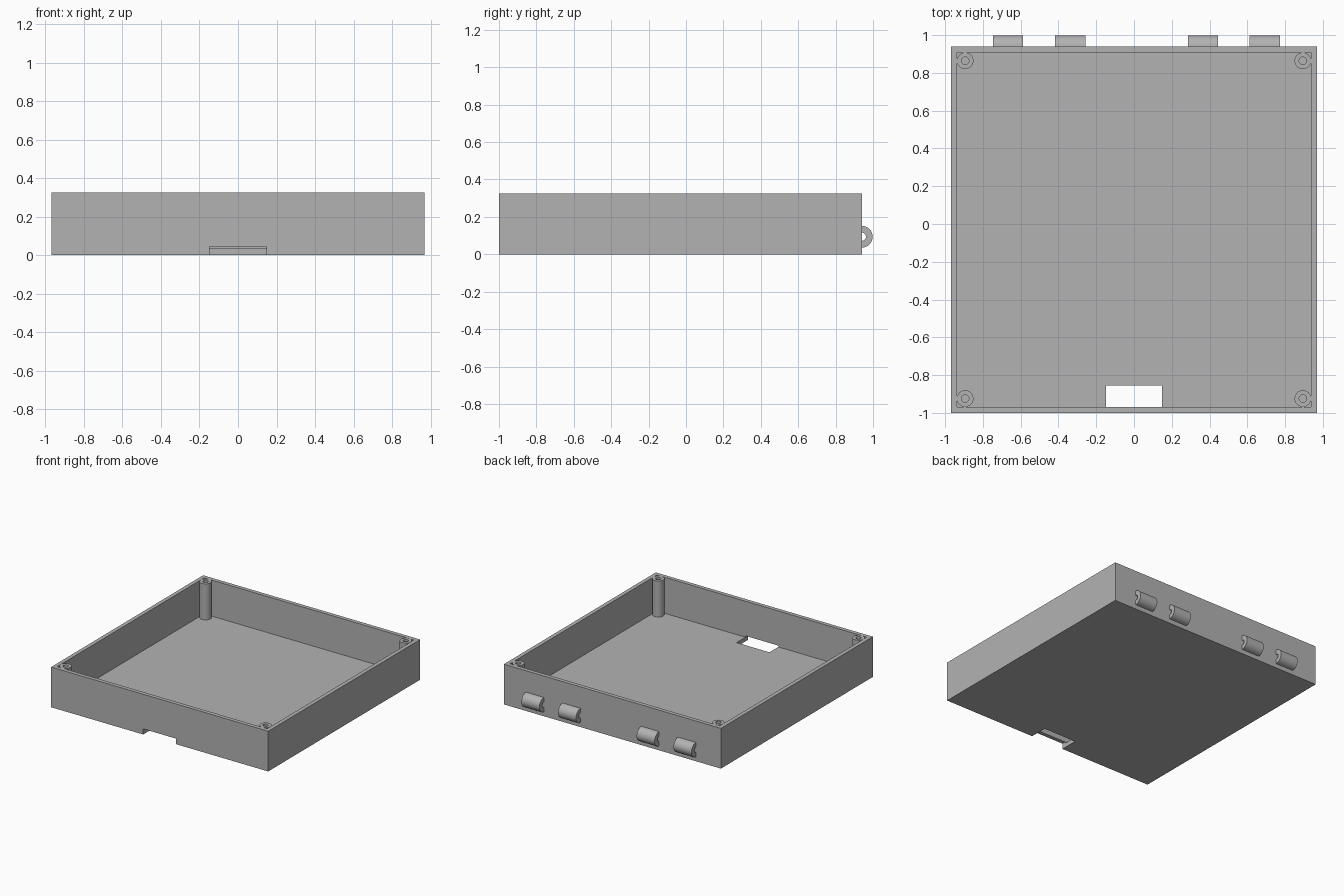
import bpy, bmesh, math
from mathutils import Matrix

if "Cube" in bpy.data.objects:
    bpy.data.objects.remove(bpy.data.objects["Cube"], do_unlink=True)

grey = bpy.data.materials.new("plain grey")
grey.use_nodes = True
COLOUR = (0.45, 0.45, 0.45, 1)
grey.diffuse_color = COLOUR
grey.node_tree.nodes["Principled BSDF"].inputs["Base Color"].default_value = COLOUR

W, FRONT, BACK, H = 0.97, -1.0, 0.94, 0.325
WALL, FLOOR = 0.032, 0.034


def finish(bm, name, smooth=False):
    bmesh.ops.recalc_face_normals(bm, faces=bm.faces)
    mesh = bpy.data.meshes.new(name)
    bm.to_mesh(mesh)
    bm.free()
    mesh.materials.append(grey)
    ob = bpy.data.objects.new(name, mesh)
    bpy.context.collection.objects.link(ob)
    bpy.ops.object.select_all(action='DESELECT')
    ob.select_set(True)
    bpy.context.view_layer.objects.active = ob
    if smooth:
        bpy.ops.object.shade_smooth_by_angle(angle=math.radians(35))
    return ob


def box(name, x0, x1, y0, y1, z0, z1):
    bm = bmesh.new()
    bmesh.ops.create_cube(bm, size=1)
    centre = Matrix.Translation(((x0 + x1) / 2, (y0 + y1) / 2, (z0 + z1) / 2))
    bm.transform(centre @ Matrix.Diagonal((x1 - x0, y1 - y0, z1 - z0, 1)))
    return finish(bm, name)


def cut(target, cutter):
    mod = target.modifiers.new("cut", 'BOOLEAN')
    mod.operation, mod.solver, mod.object = 'DIFFERENCE', 'EXACT', cutter
    bpy.context.view_layer.objects.active = target
    bpy.ops.object.modifier_apply(modifier=mod.name)
    bpy.data.objects.remove(cutter, do_unlink=True)


def tube(name, r_out, r_in, matrix, length, start=0, sweep=math.tau, steps=32):
    """Sweep a rectangular wall section around local z, capping partial arcs."""
    bm = bmesh.new()
    closed = sweep >= math.tau
    rings = []
    for i in range(steps if closed else steps + 1):
        a = start + sweep * i / steps
        c, s = math.cos(a), math.sin(a)
        rings.append([bm.verts.new((r * c, r * s, z)) for r, z in
                      ((r_out, 0), (r_out, length), (r_in, length), (r_in, 0))])
    for i in range(steps):
        a, b = rings[i], rings[(i + 1) % len(rings)]
        for k in range(4):
            n = (k + 1) % 4
            bm.faces.new((a[k], b[k], b[n], a[n]))
    if not closed:
        bm.faces.new(rings[0])
        bm.faces.new(rings[-1])
    bm.transform(matrix)
    return finish(bm, name, True)


# Open tray with a cable notch through the floor and front wall
tray = box("tray", -W, W, FRONT, BACK, 0, H)
cut(tray, box("cavity", -W + WALL, W - WALL, FRONT + WALL, BACK - WALL, FLOOR, H + 0.1))
cut(tray, box("notch", -0.147, 0.147, FRONT - 0.1, -0.855, -0.1, 0.045))

# Hollow screw posts in the four corners
POST = 0.044
for side, sx in (("right", -1), ("left", 1)):
    for end, y in (("front", FRONT + WALL + POST), ("back", BACK - WALL - POST)):
        place = Matrix.Translation((sx * (W - WALL - POST), y, FLOOR - 0.005))
        tube(f"screw_post_{end}_{side}", POST, 0.02, place, H - FLOOR + 0.005)

# Half-round hinge loops on the back wall
for i, x in enumerate((-0.667, -0.338, 0.365, 0.692)):
    place = Matrix.Translation((x - 0.08, BACK, 0.094)) @ Matrix.Rotation(math.pi / 2, 4, 'Y')
    tube(f"hinge_loop_{i + 1}", 0.058, 0.022, place, 0.16, 0, math.pi, 24)
